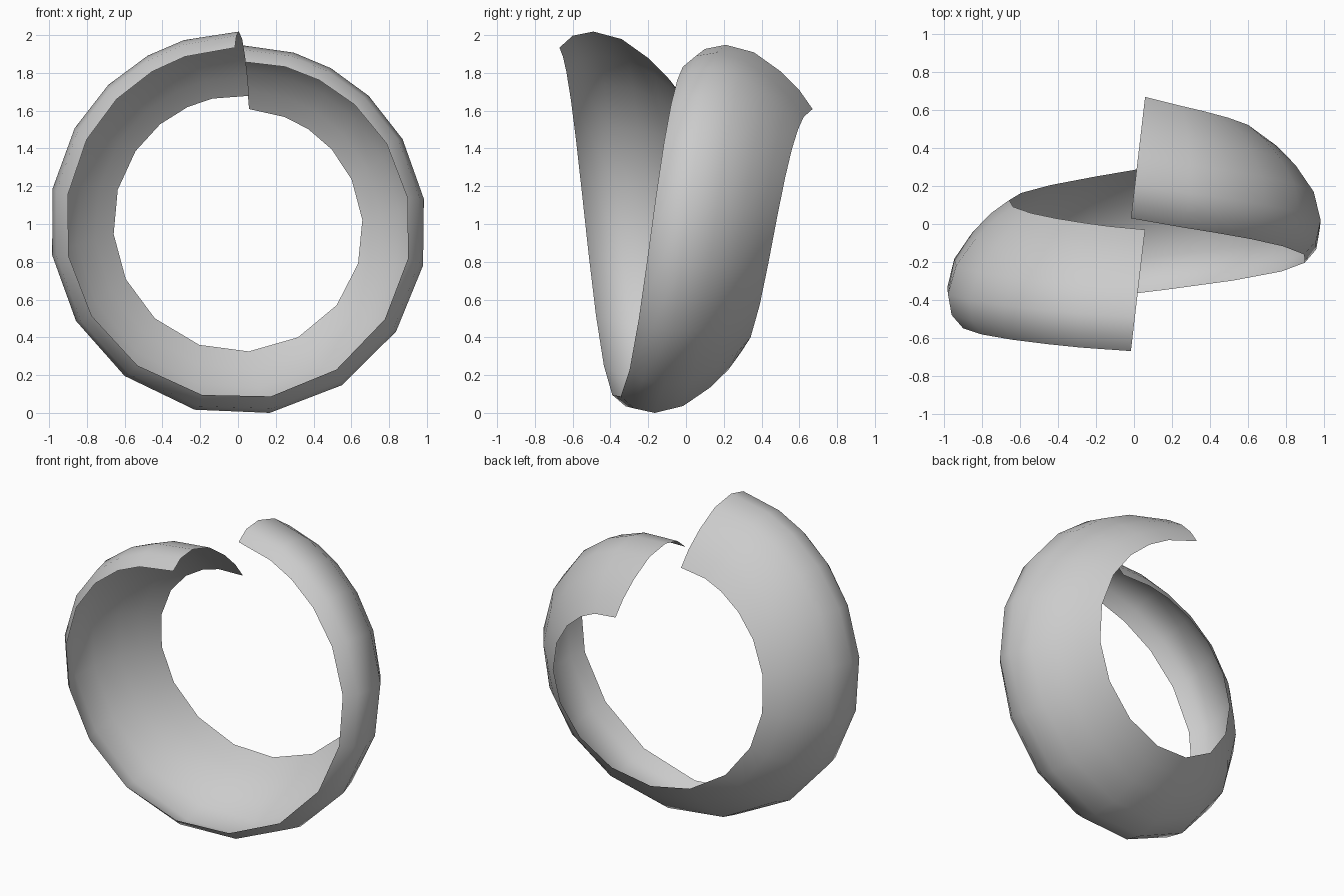
import bpy, bmesh
from math import radians, sin, cos, pi

if "Cube" in bpy.data.objects:
    bpy.data.objects.remove(bpy.data.objects["Cube"])

# Arc cross-section: (distance along the axis, depth below the outer radius)
PROFILE = [(0, .085), (.07, .022), (.18, 0), (.33, .04), (.47, .14), (.57, .24), (.64, .34)]
# Ring angles from the top, denser near the two open ends
ANGLES = [0, 16.9, 28.9, 43.7, 60.3, 79.6, 99.8, 121, 143.3, 167,
          190, 213.8, 237.3, 259.3, 279.9, 299.5, 316.4, 330.8, 343.1, 360]
RADIUS, PITCH, DROP, SLANT = .998, .70, .07, .117

# Open coil band: the arc section swept one turn around a slightly sinking helix
bm = bmesh.new()
rings = []
for deg in ANGLES:
    t, a = deg / 360, radians(deg)
    y0 = -.67 + PITCH * t - .045 * abs(sin(pi * t)) ** .6
    zc = 1.004 - DROP * t
    ring = []
    for d, depth in PROFILE:
        r = RADIUS - depth
        s = SLANT * (d - .14)      # section stays square to the helix
        ring.append(bm.verts.new((-r * sin(a) + s * cos(a), y0 + d, zc + r * cos(a) + s * sin(a))))
    rings.append(ring)
for p, q in zip(rings, rings[1:]):
    for i in range(len(PROFILE) - 1):
        bm.faces.new((p[i], p[i + 1], q[i + 1], q[i])).smooth = True
bmesh.ops.recalc_face_normals(bm, faces=bm.faces)

# Rest on the ground
low = min(v.co.z for v in bm.verts)
bmesh.ops.translate(bm, vec=(0, 0, -low), verts=bm.verts)

# Outward facing normals
bm.faces.ensure_lookup_table()
f = max(bm.faces, key=lambda f: abs(f.calc_center_median().x))
if f.normal.x * f.calc_center_median().x < 0:
    bmesh.ops.reverse_faces(bm, faces=bm.faces)

mesh = bpy.data.meshes.new("coil_band")
bm.to_mesh(mesh)
bm.free()
band = bpy.data.objects.new("coil_band", mesh)
bpy.context.collection.objects.link(band)
